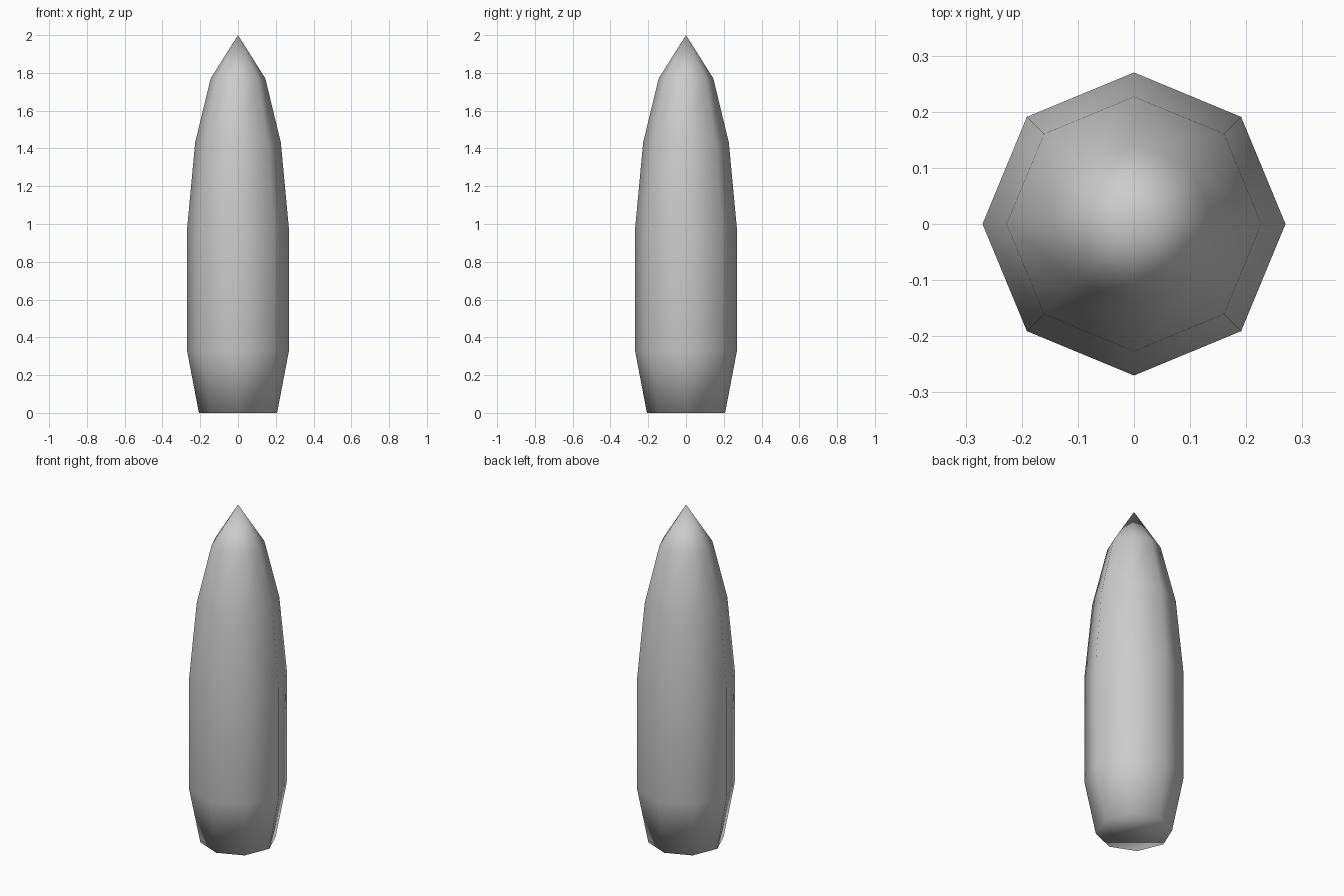
import bpy, bmesh
from math import cos, sin, pi

if "Cube" in bpy.data.objects:
    bpy.data.objects.remove(bpy.data.objects["Cube"])

SIDES = 8
# (radius, height) rings from the base up to the shoulder of the tip
PROFILE = [(0.207, 0.0), (0.27, 0.33), (0.27, 0.97), (0.227, 1.43), (0.145, 1.77)]

bm = bmesh.new()

# Octagonal rings with corners on the axes
rings = [[bm.verts.new((r * cos(2 * pi * i / SIDES), r * sin(2 * pi * i / SIDES), z))
          for i in range(SIDES)] for r, z in PROFILE]

# Side walls
for low, high in zip(rings, rings[1:]):
    for i in range(SIDES):
        j = (i + 1) % SIDES
        bm.faces.new((low[i], low[j], high[j], high[i]))

# Pointed tip and flat base
tip = bm.verts.new((0, 0, 2.0))
for i in range(SIDES):
    bm.faces.new((rings[-1][i], rings[-1][(i + 1) % SIDES], tip))
bm.faces.new(rings[0][::-1])

# Smooth shading everywhere
for f in bm.faces:
    f.smooth = True

mesh = bpy.data.meshes.new("pointed_shell")
bm.to_mesh(mesh)
bm.free()
bpy.context.collection.objects.link(bpy.data.objects.new("pointed_shell", mesh))
